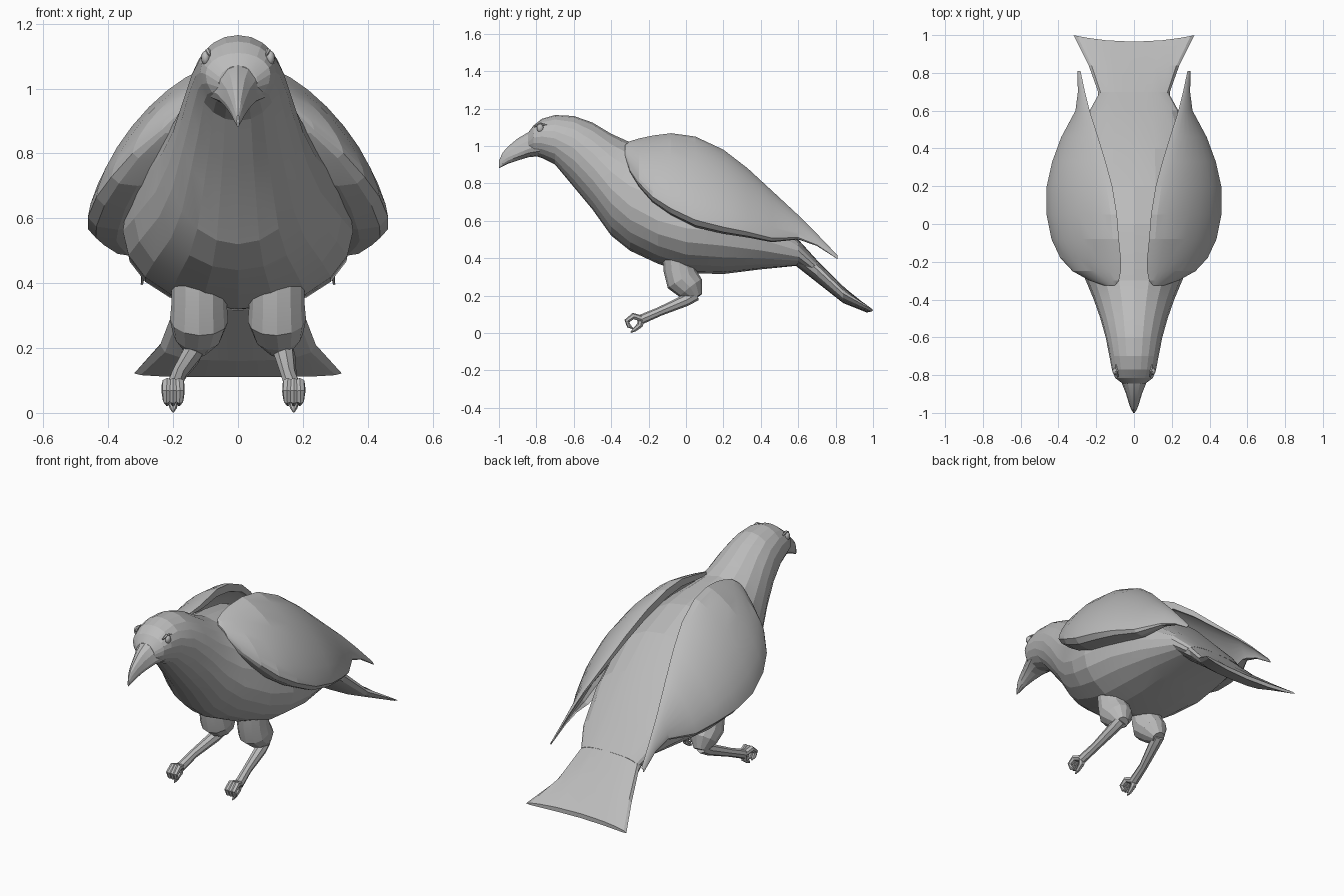
import bpy, bmesh
from math import sin, cos, pi
from mathutils import Vector

if "Cube" in bpy.data.objects:
    bpy.data.objects.remove(bpy.data.objects["Cube"])

grey = bpy.data.materials.new("plain grey")
grey.use_nodes = True
grey.diffuse_color = (0.5, 0.5, 0.5, 1)
grey.node_tree.nodes["Principled BSDF"].inputs["Base Color"].default_value = (0.5, 0.5, 0.5, 1)


def loft(name, rings):
    """Skin closed rings of points and cap both ends with strips."""
    bm = bmesh.new()
    loops = [[bm.verts.new(p) for p in ring] for ring in rings]
    n = len(loops[0])
    for a, b in zip(loops, loops[1:]):
        for i in range(n):
            j = (i + 1) % n
            bm.faces.new((a[i], a[j], b[j], b[i]))
    for end in (loops[0], loops[-1]):
        for i in range(n // 2):
            corners = dict.fromkeys((i, i + 1, n - i - 1, (n - i) % n))
            bm.faces.new([end[k] for k in corners])
    bmesh.ops.recalc_face_normals(bm, faces=bm.faces)
    mesh = bpy.data.meshes.new(name)
    bm.to_mesh(mesh)
    bm.free()
    mesh.materials.append(grey)
    obj = bpy.data.objects.new(name, mesh)
    bpy.context.collection.objects.link(obj)
    bpy.ops.object.select_all(action="DESELECT")
    obj.select_set(True)
    bpy.context.view_layer.objects.active = obj
    bpy.ops.object.shade_smooth_by_angle(angle=0.2)


def power(v, e):
    return abs(v) ** e * (1 if v >= 0 else -1)


def section(y, top, bottom, width, mid, e=1.0, n=20):
    """Egg-shaped cross-section, widest at height mid; a low e makes it boxier."""
    ring = []
    for i in range(n):
        a = 2 * pi * i / n
        s = sin(a)
        z = mid + power(s, e) * ((top - mid) if s > 0 else (mid - bottom))
        ring.append((width * power(cos(a), e), y, z))
    return ring


def tube(name, path, radii, n=8):
    """Round limb along a path."""
    pts = [Vector(p) for p in path]
    rings = []
    for i, (p, r) in enumerate(zip(pts, radii)):
        d = (pts[min(i + 1, len(pts) - 1)] - pts[max(i - 1, 0)]).normalized()
        u = d.cross(Vector((1, 0, 0))).normalized()
        v = d.cross(u)
        rings.append([p + r * (u * cos(2 * pi * k / n) + v * sin(2 * pi * k / n)) for k in range(n)])
    loft(name, rings)


# Body from the face to the rump: y, top, bottom, half width, widest height, boxiness
body = [(-0.845, 1.07, 0.965, 0.06, 1.02), (-0.815, 1.11, 0.95, 0.1, 1.045),
        (-0.77, 1.145, 0.935, 0.117, 1.05),
        (-0.7, 1.165, 0.90, 0.13, 1.04), (-0.6, 1.16, 0.78, 0.15, 0.99),
        (-0.5, 1.125, 0.66, 0.178, 0.89), (-0.4, 1.065, 0.52, 0.213, 0.77),
        (-0.3, 1.02, 0.44, 0.255, 0.68), (-0.15, 1.0, 0.37, 0.32, 0.6),
        (0, 0.97, 0.32, 0.355, 0.56), (0.2, 0.88, 0.315, 0.35, 0.54, 0.95),
        (0.4, 0.72, 0.34, 0.3, 0.5, 0.85), (0.6, 0.5, 0.36, 0.235, 0.44, 0.75),
        (0.7, 0.39, 0.30, 0.18, 0.35, 0.75)]
loft("body", [section(*s) for s in body])

# Fanned tail with a shallow hollow in its rear edge
tail = [(0.56, 0.53, 0.38, 0.19, 0.45), (0.7, 0.39, 0.27, 0.19, 0.34),
        (0.84, 0.25, 0.16, 0.24, 0.21), (0.98, 0.135, 0.11, 0.32, 0.122)]
tail_rings = [section(*s, e=0.8, n=16) for s in tail]
tail_rings[-1] = [(x, 0.965 + 0.34 * x * x, z) for x, y, z in tail_rings[-1]]
loft("tail", tail_rings)

# Hooked beak
beak = [(-0.78, 1.1, 0.945, 0.095, 1.0), (-0.84, 1.075, 0.94, 0.066, 0.985),
        (-0.9, 1.04, 0.922, 0.042, 0.96), (-0.95, 0.998, 0.905, 0.027, 0.94),
        (-0.98, 0.965, 0.89, 0.016, 0.92), (-1.0, 0.92, 0.88, 0.004, 0.9)]
loft("beak", [section(*s, n=12) for s in beak])


def wing_section(y, xi, xo, zt, zb, n=9):
    """Curved shell: over the shoulder, down the side and tucked under."""
    drop = zt - zb
    zm = zb + 0.08 * drop
    outer = [(xi + (xo - xi) * sin(t) ** 1.38, zm + (zt - zm) * cos(t) ** 1.38)
             for t in (0.5 * pi * k / n for k in range(n))]
    outer += [(xo, zm), (xo - 0.07 * (xo - xi), zb + 0.02 * drop), (xo - 0.25 * (xo - xi), zb)]
    cx, cz = xi, zb + 0.2 * drop
    inner = [(cx + (x - cx) * 0.76, cz + (z - cz) * 0.88) for x, z in reversed(outer)]
    return [(x, y, z) for x, z in outer + inner]


# Folded wings: y, inner edge, outer edge, top, bottom
wing = [(-0.325, 0.10, 0.16, 1.005, 0.94), (-0.3, 0.08, 0.235, 1.025, 0.86),
        (-0.25, 0.07, 0.325, 1.04, 0.78), (-0.18, 0.07, 0.39, 1.055, 0.70),
        (-0.08, 0.08, 0.437, 1.068, 0.63), (0.05, 0.09, 0.463, 1.05, 0.565),
        (0.2, 0.115, 0.462, 0.98, 0.53), (0.33, 0.15, 0.433, 0.88, 0.51),
        (0.46, 0.19, 0.385, 0.76, 0.485), (0.6, 0.235, 0.31, 0.63, 0.50),
        (0.7, 0.26, 0.297, 0.53, 0.465), (0.81, 0.283, 0.3, 0.415, 0.395)]

for side, label, foot_x in ((1, "left", 0.172), (-1, "right", 0.2)):
    loft(label + "_wing", [[(side * x, y, z) for x, y, z in wing_section(*s)] for s in wing])

    # Eye under a small brow
    bpy.ops.mesh.primitive_uv_sphere_add(segments=12, ring_count=8, radius=0.02,
                                         location=(side * 0.1, -0.78, 1.095))
    eye = bpy.context.object
    eye.name = label + "_eye"
    eye.scale = (0.7, 0.9, 1.1)
    eye.data.materials.append(grey)
    bpy.ops.object.shade_smooth()
    tube(label + "_brow", [(side * 0.086, -0.81, 1.103), (side * 0.092, -0.78, 1.116),
                           (side * 0.097, -0.745, 1.112)], (0.004, 0.009, 0.004), 6)

    # Thigh, bent knee and shin
    tube(label + "_thigh", [(side * 0.12, -0.04, 0.42), (side * 0.12, -0.035, 0.34),
                            (side * 0.12, -0.02, 0.285), (side * 0.125, 0.025, 0.24),
                            (side * 0.13, 0.055, 0.19)], (0.085, 0.085, 0.09, 0.076, 0.035), 12)
    ankle = Vector((side * foot_x, -0.24, 0.072))
    tube(label + "_shin", [(side * 0.135, 0.05, 0.205), (side * 0.145, 0, 0.175),
                           (side * (foot_x - 0.015), -0.14, 0.115), ankle],
         (0.034, 0.032, 0.024, 0.026))

    # Curled toes with claws
    for k, toe in ((-1, "inner"), (0, "middle"), (1, "outer")):
        base = ankle + Vector((0.008 * k * side, 0, 0))
        offsets = ((0, 0, 0.005), (k * side * 0.01, -0.042, 0.018),
                   (k * side * 0.013, -0.075, -0.008), (k * side * 0.012, -0.065, -0.035),
                   (k * side * 0.01, -0.045, -0.048))
        tube(f"{label}_{toe}_toe", [base + Vector(o) for o in offsets],
             (0.017, 0.018, 0.015, 0.012, 0.004), 7)
    tube(label + "_hind_toe", [ankle + Vector(o) for o in
                               ((0, 0, 0), (0, -0.005, -0.03), (0, -0.035, -0.055), (0, -0.055, -0.069))],
         (0.02, 0.017, 0.012, 0.003), 7)
